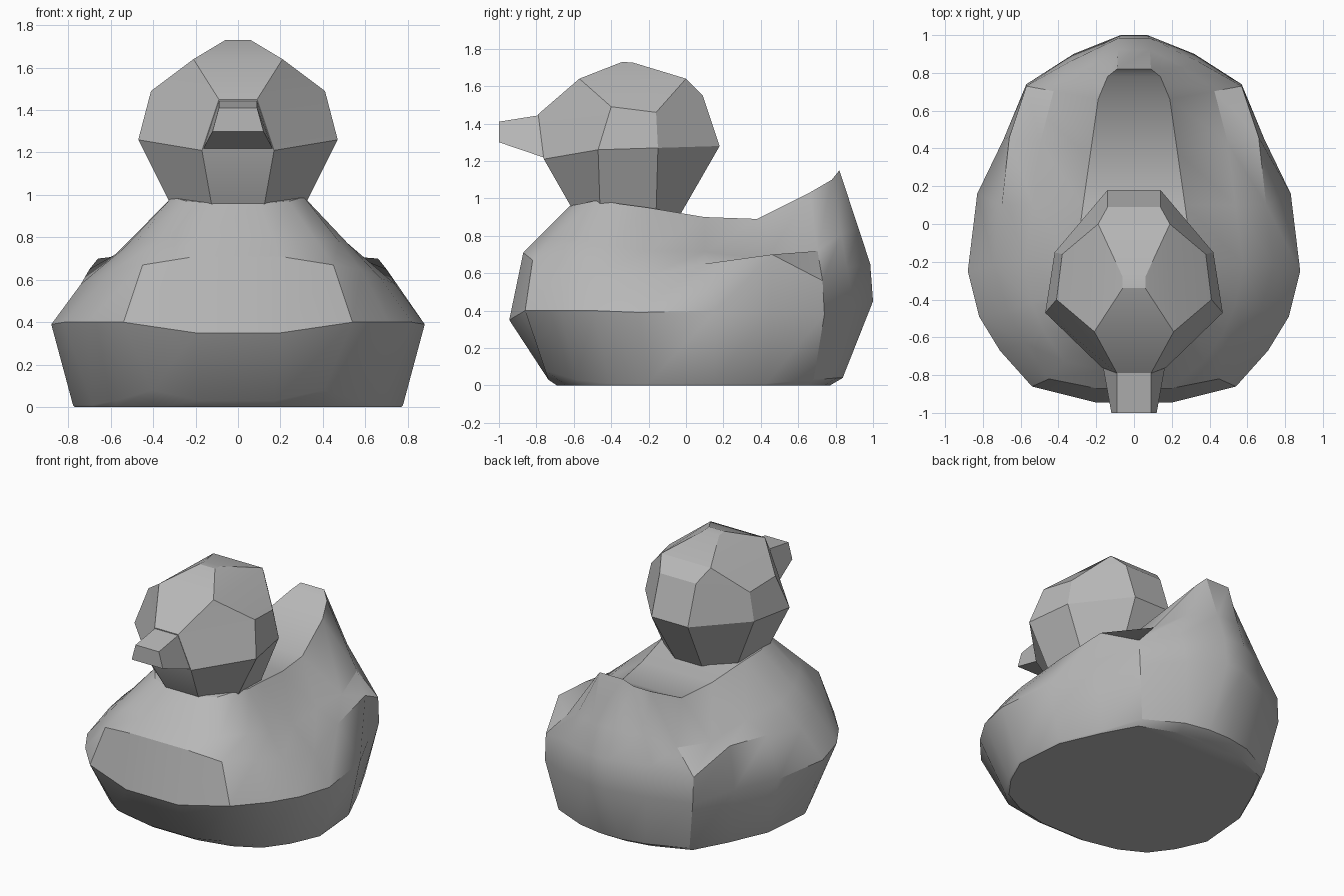
import bpy
import bmesh
import math
from mathutils import Vector

cube = bpy.data.objects.get("Cube")
if cube:
    bpy.data.objects.remove(cube, do_unlink=True)

grey = bpy.data.materials.new("plain grey")
grey.use_nodes = True
colour = (0.48, 0.48, 0.48, 1)
grey.diffuse_color = colour
grey.node_tree.nodes["Principled BSDF"].inputs["Base Color"].default_value = colour


def loft(name, half_rings, smooth_angle):
    """Skin half rings, mirrored across x, and close both ends with strips."""
    bm = bmesh.new()
    left = [[bm.verts.new(p) for p in ring] for ring in half_rings]
    right = [[bm.verts.new((-p[0], p[1], p[2])) for p in ring] for ring in half_rings]
    count = len(half_rings[0])
    loops = [a + b[::-1] for a, b in zip(left, right)]
    for low, high in zip(loops, loops[1:]):
        for i in range(2 * count):
            j = (i + 1) % (2 * count)
            bm.faces.new((low[i], low[j], high[j], high[i]))
    for end in (0, -1):
        for i in range(count - 1):
            bm.faces.new((left[end][i], left[end][i + 1],
                          right[end][i + 1], right[end][i]))
    bmesh.ops.remove_doubles(bm, verts=bm.verts[:], dist=0.001)
    bmesh.ops.recalc_face_normals(bm, faces=bm.faces[:])
    mesh = bpy.data.meshes.new(name)
    bm.to_mesh(mesh)
    bm.free()
    mesh.materials.append(grey)
    obj = bpy.data.objects.new(name, mesh)
    bpy.context.collection.objects.link(obj)
    bpy.ops.object.select_all(action='DESELECT')
    obj.select_set(True)
    bpy.context.view_layer.objects.active = obj
    bpy.ops.object.shade_smooth_by_angle(angle=math.radians(smooth_angle))
    return obj


# Body rings run from the chest round the side to the tail
base = [(.17, -.69, 0), (.4, -.64, 0), (.57, -.55, 0), (.68, -.4, 0), (.77, -.2, 0),
        (.74, .15, 0), (.62, .42, 0), (.5, .64, 0), (.25, .74, 0), (.08, .77, 0)]
# Slight bevel lifts the lower edge at chest and tail
lift = [.03, .08, .03, .01, .01, .01, .01, .03, .04, .04]
foot = [Vector((x * 1.01, y * (1 + 2.2 * h), h))
        for (x, y, z), h in zip(base, lift)]
waist = [(.2, -.945, .35), (.54, -.86, .4), (.71, -.67, .4), (.82, -.49, .4),
         (.88, -.25, .39), (.83, .16, .4), (.69, .45, .4), (.57, .74, .38),
         (.32, .9, .42), (.07, 1, .45)]
wing_line = [(.2, -.87, .71), (.45, -.82, .67), (.58, -.63, .65), (.67, -.46, .61),
             (.74, -.22, .58), (.7, .1, .65), (.66, .46, .7), (.57, .73, .56),
             (.34, .86, .63), (.08, .985, .65)]
back = [(.1, -.62, .96), (.24, -.57, .97), (.31, -.47, .99), (.33, -.35, .97),
        (.31, -.2, .95), (.27, .1, .9), (.23, .38, .89), (.19, .66, 1.03),
        (.14, .78, 1.1), (.09, .82, 1.15)]
# Hollow behind the folded wing
hollow = {5: .03, 6: .1, 7: .02}
shoulder = [Vector(a).lerp(Vector(b), .38) - Vector((0, 0, hollow.get(i, 0)))
            for i, (a, b) in enumerate(zip(wing_line, back))]
loft("body", [base, foot, waist, wing_line, shoulder, back], 32)

# Head rings run from the beak round the cheek to the nape
neck = [(.12, -.6, .93), (.32, -.46, .96), (.28, -.16, .92), (.1, -.05, .88)]
cheek = [(.17, -.76, 1.21), (.47, -.47, 1.26), (.42, -.15, 1.27), (.14, .18, 1.28)]
brow = [(.09, -.79, 1.45), (.41, -.4, 1.49), (.38, -.16, 1.46), (.14, .09, 1.55)]
forehead, nape, crown, crown_back = ((.21, -.57, 1.64), (.19, 0, 1.64),
                                     (.06, -.34, 1.73), (.06, -.28, 1.725))
upper = [forehead, forehead, nape, nape]
top = [crown, crown, crown_back, crown_back]
loft("head", [neck, cheek, brow, upper, top], 25)

# Beak tapers to a blunt tip
beak_root = [(.165, -.75, 1.215), (.09, -.78, 1.445)]
beak_tip = [(.12, -1, 1.3), (.09, -1, 1.41)]
loft("beak", [beak_root, beak_tip], 25)
